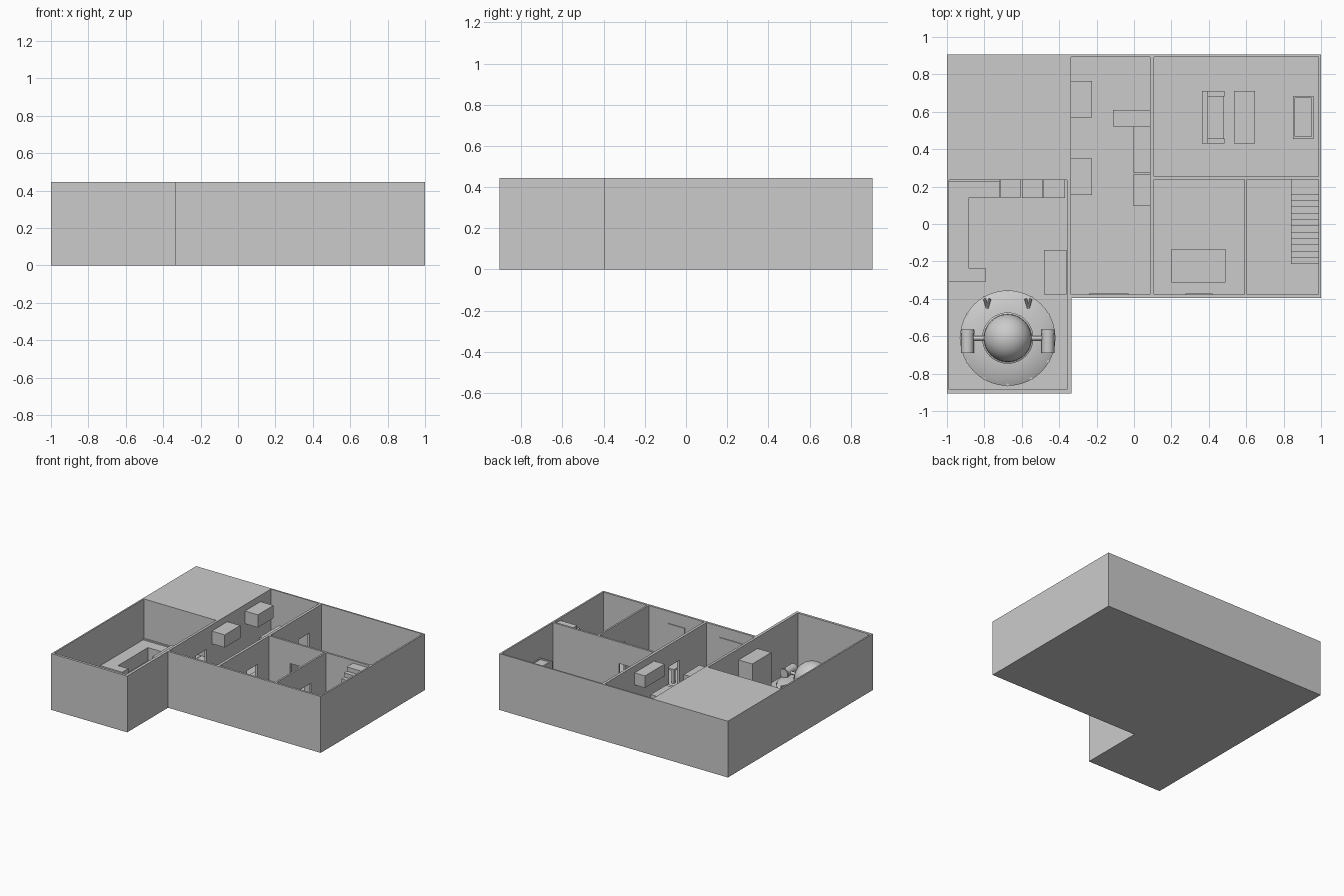
import bpy, bmesh, math
from mathutils import Matrix, Vector

cube = bpy.data.objects.get("Cube")
if cube:
    bpy.data.objects.remove(cube, do_unlink=True)

grey = bpy.data.materials.new("plain grey")
grey.use_nodes = True
colour = (0.6, 0.6, 0.6, 1)
grey.diffuse_color = colour
grey.node_tree.nodes["Principled BSDF"].inputs["Base Color"].default_value = colour

FLOOR, TOP = 0.02, 0.445


def finish(bm, name, smooth=False):
    bmesh.ops.recalc_face_normals(bm, faces=bm.faces)
    mesh = bpy.data.meshes.new(name)
    bm.to_mesh(mesh)
    bm.free()
    ob = bpy.data.objects.new(name, mesh)
    bpy.context.collection.objects.link(ob)
    mesh.materials.append(grey)
    if smooth:
        bpy.ops.object.select_all(action="DESELECT")
        ob.select_set(True)
        bpy.context.view_layer.objects.active = ob
        bpy.ops.object.shade_smooth_by_angle(angle=math.radians(35))
    return ob


def add_box(bm, x0, x1, y0, y1, z0, z1):
    mat = Matrix.Translation(((x0 + x1) / 2, (y0 + y1) / 2, (z0 + z1) / 2))
    mat = mat @ Matrix.Diagonal((x1 - x0, y1 - y0, z1 - z0, 1))
    bmesh.ops.create_cube(bm, size=1, matrix=mat)


def boxes(name, *dims):
    bm = bmesh.new()
    for d in dims:
        add_box(bm, *d)
    return finish(bm, name)


def cut(ob, *dims):
    """Subtract each box from the object, then drop the cutters."""
    for d in dims:
        cutter = boxes("cutter", d)
        cutter.hide_render = True
        mod = ob.modifiers.new("cut", "BOOLEAN")
        mod.operation, mod.solver, mod.object = "DIFFERENCE", "EXACT", cutter
        bpy.context.view_layer.update()
        deps = bpy.context.evaluated_depsgraph_get()
        mesh = bpy.data.meshes.new_from_object(ob.evaluated_get(deps))
        ob.modifiers.clear()
        ob.data = mesh
        bpy.data.objects.remove(cutter, do_unlink=True)


def lathe(name, profile, centre, segments=48):
    bm = bmesh.new()
    verts = [bm.verts.new((r, 0, z)) for r, z in profile]
    edges = [bm.edges.new(pair) for pair in zip(verts, verts[1:])]
    bmesh.ops.spin(bm, geom=verts + edges, cent=(0, 0, 0), axis=(0, 0, 1),
                   angle=math.tau, steps=segments, use_duplicate=False)
    bmesh.ops.remove_doubles(bm, verts=bm.verts, dist=0.0005)
    bmesh.ops.translate(bm, vec=centre, verts=bm.verts)
    return finish(bm, name, smooth=True)


def rod(name, a, b, radius, segments=20):
    a, b = Vector(a), Vector(b)
    mat = Matrix.Translation((a + b) / 2) @ (b - a).to_track_quat("Z", "Y").to_matrix().to_4x4()
    bm = bmesh.new()
    bmesh.ops.create_cone(bm, cap_ends=True, segments=segments, radius1=radius,
                          radius2=radius, depth=(b - a).length, matrix=mat)
    return finish(bm, name, smooth=True)


# Building shell: L-shaped block with rooms and doorways cut out
bm = bmesh.new()
outline = [(-1, -0.905), (-0.335, -0.905), (-0.335, -0.395), (1, -0.395), (1, 0.905), (-1, 0.905)]
base = bm.faces.new([bm.verts.new((x, y, 0)) for x, y in outline])
up = bmesh.ops.extrude_face_region(bm, geom=[base])["geom"]
bmesh.ops.translate(bm, vec=(0, 0, TOP), verts=[v for v in up if isinstance(v, bmesh.types.BMVert)])
shell = finish(bm, "building_walls")
rooms = [(-0.988, -0.358, -0.885, 0.235), (-0.338, 0.086, -0.378, 0.893),
         (0.107, 0.987, 0.253, 0.893), (0.107, 0.59, -0.378, 0.237),
         (0.604, 0.987, -0.378, 0.237)]
cut(shell, *[(*r, FLOOR, 0.6) for r in rooms])
doorways = [(-0.37, -0.32, -0.04, 0.09), (0.07, 0.12, 0.60, 0.74), (0.07, 0.12, -0.04, 0.09),
            (0.29, 0.41, 0.22, 0.27), (0.58, 0.62, -0.08, 0.05)]
cut(shell, *[(*d, FLOOR + 0.001, 0.275) for d in doorways])

# Thin plates on the front wall
boxes("front_door", (0.275, 0.42, -0.379, -0.372, FLOOR, 0.35))
boxes("hall_door", (-0.24, -0.03, -0.379, -0.372, FLOOR, 0.36))

# Kitchen counter, splashback and appliances
boxes("kitchen_counter", (-0.988, -0.885, -0.31, 0.235, FLOOR, 0.125),
      (-0.885, -0.795, -0.31, -0.235, FLOOR, 0.125),
      (-0.885, -0.718, 0.138, 0.235, FLOOR, 0.125),
      (-0.988, -0.718, 0.225, 0.235, 0.125, 0.135))
for i, (x0, x1) in enumerate([(-0.715, -0.607), (-0.6, -0.487), (-0.483, -0.37)]):
    boxes(f"appliance_{i + 1}", (x0, x1, 0.138, 0.234, FLOOR, 0.13))
boxes("tall_closet", (-0.482, -0.362, -0.377, -0.14, FLOOR, 0.36))

# Hall cabinets and counters
for i, (y0, y1) in enumerate([(0.155, 0.35), (0.57, 0.765)]):
    boxes(f"wall_cabinet_{i + 1}", (-0.338, -0.225, y0, y1, 0.295, 0.395))
boxes("hanging_cabinet", (-0.005, 0.086, 0.275, 0.52, 0.295, 0.39))
boxes("hall_counter", (-0.005, 0.086, 0.10, 0.265, FLOOR, 0.14))
boxes("hall_desk", (-0.113, 0.086, 0.52, 0.61, FLOOR, 0.14))

# Living room
boxes("sofa", (0.363, 0.395, 0.43, 0.71, FLOOR, 0.15),
      (0.395, 0.484, 0.43, 0.458, FLOOR, 0.11),
      (0.395, 0.484, 0.682, 0.71, FLOOR, 0.11),
      (0.395, 0.482, 0.458, 0.682, FLOOR, 0.08))
boxes("coffee_table", (0.535, 0.647, 0.43, 0.71, FLOOR, 0.08))
cabinet = boxes("side_cabinet", (0.85, 0.96, 0.455, 0.685, FLOOR, 0.255))
cut(cabinet, (0.862, 0.948, 0.467, 0.673, 0.245, 0.3))

# Dining table: top on four legs
legs = [(x, x + 0.02, y, y + 0.02, FLOOR, 0.125) for x in (0.205, 0.465) for y in (-0.305, -0.16)]
boxes("dining_table", (0.20, 0.49, -0.313, -0.135, 0.12, 0.135), *legs)

# Stairs climbing to a back landing
STEPS, RUN, RISE = 12, 0.034, 0.0338
boxes("stairs", *[(0.84, 0.987, -0.215 + i * RUN, 0.237 if i == STEPS - 1 else -0.215 + (i + 1) * RUN,
                   FLOOR, FLOOR + (i + 1) * RISE) for i in range(STEPS)])

# Saucer-shaped machine: disc, collar and round head
CX, CY = -0.675, -0.61
lathe("saucer_body", [(0, 0.022), (0.1, 0.022), (0.22, 0.045), (0.255, 0.06), (0.255, 0.068),
                      (0.235, 0.078), (0.19, 0.092), (0.14, 0.1), (0, 0.1)], (CX, CY, 0))
lathe("saucer_collar", [(0.12, 0.095), (0.137, 0.095), (0.137, 0.112), (0.128, 0.118), (0.12, 0.118)],
      (CX, CY, 0))
bm = bmesh.new()
bmesh.ops.create_uvsphere(bm, u_segments=32, v_segments=16, radius=0.128)
bmesh.ops.bisect_plane(bm, geom=bm.verts[:] + bm.edges[:] + bm.faces[:], plane_co=(0, 0, -0.02),
                       plane_no=(0, 0, -1), clear_outer=True)
bmesh.ops.translate(bm, vec=(CX, CY, 0.118), verts=bm.verts)
finish(bm, "saucer_dome", smooth=True)
for i in range(12):
    a = math.tau * i / 12
    x, y = CX + 0.25 * math.cos(a), CY + 0.25 * math.sin(a)
    rod(f"rim_stud_{i + 1}", (x, y, 0.058), (x, y, 0.074), 0.008, 8)

# Side pods on axles, and the two small forked mounts
for side, name in ((-1, "right"), (1, "left")):
    px = CX + side * 0.215
    rod(f"{name}_axle", (CX + side * 0.12, CY, 0.115), (px, CY, 0.115), 0.012, 12)
    rod(f"{name}_pod", (px, CY - 0.08, 0.115), (px, CY + 0.045, 0.115), 0.034)
    rod(f"{name}_pod_band", (px, CY + 0.025, 0.115), (px, CY + 0.04, 0.115), 0.038)
    mx = CX + side * 0.11
    for k in (-1, 1):
        rod(f"{name}_mount", (mx, CY + 0.16, 0.095), (mx + k * 0.014, CY + 0.21, 0.1), 0.007, 8)
